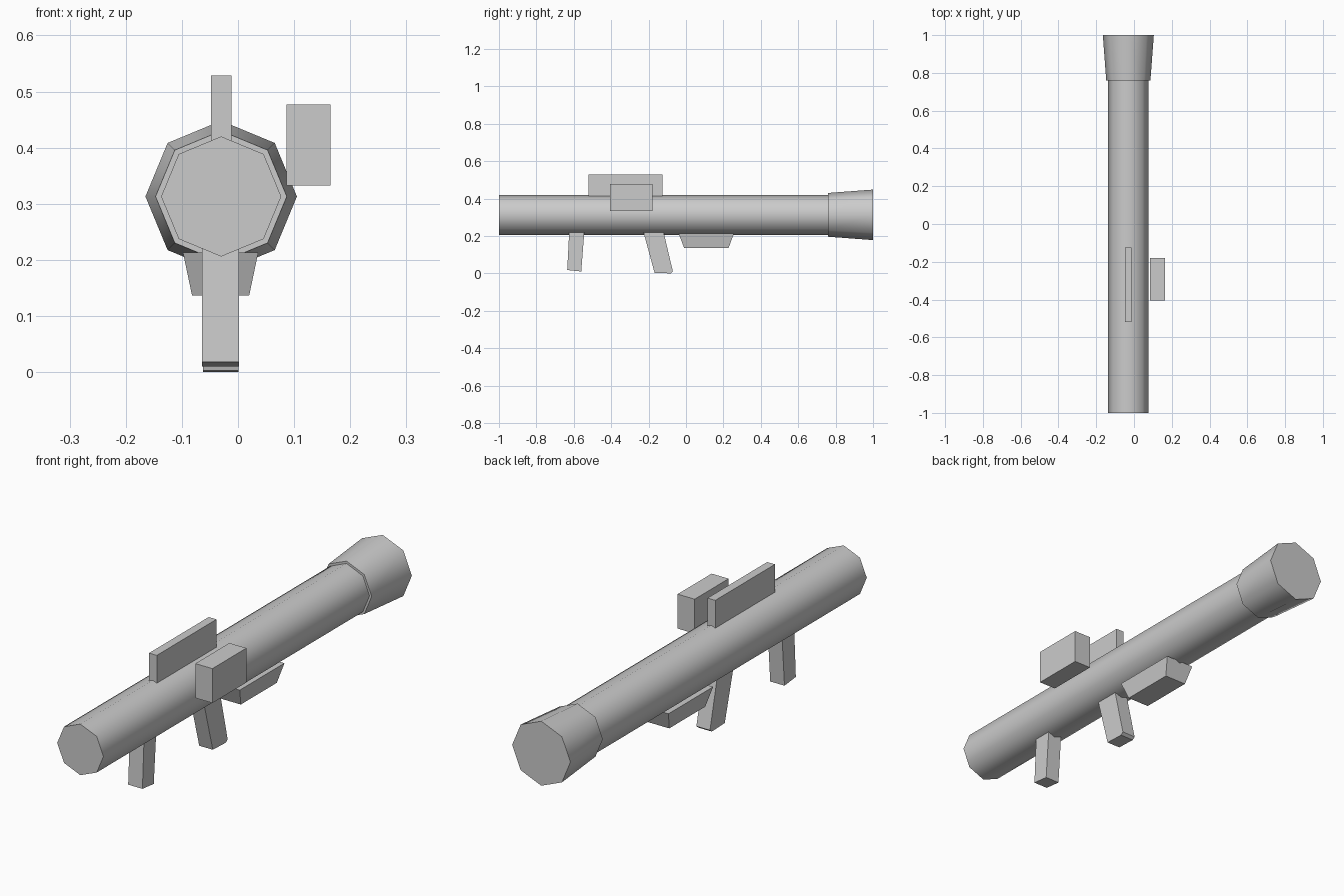
import bpy
import bmesh
import math

cube = bpy.data.objects.get("Cube")
if cube:
    bpy.data.objects.remove(cube, do_unlink=True)

# Single flat colour
grey = bpy.data.materials.new("light_grey")
grey.use_nodes = True
grey.diffuse_color = (0.6, 0.6, 0.6, 1)
grey.node_tree.nodes["Principled BSDF"].inputs["Base Color"].default_value = grey.diffuse_color

AXIS_X, AXIS_Z = -0.03, 0.313


def finish(bm, name):
    bmesh.ops.recalc_face_normals(bm, faces=bm.faces)
    mesh = bpy.data.meshes.new(name)
    bm.to_mesh(mesh)
    bm.free()
    mesh.materials.append(grey)
    obj = bpy.data.objects.new(name, mesh)
    bpy.context.collection.objects.link(obj)
    return obj


def tube(name, y0, y1, r0, r1):
    """Eight-sided closed tube along y, smooth around its sides."""
    bm = bmesh.new()
    rings = []
    for y, r in ((y0, r0), (y1, r1)):
        rings.append([bm.verts.new((AXIS_X + r * math.cos(i * math.pi / 4), y,
                                    AXIS_Z + r * math.sin(i * math.pi / 4)))
                      for i in range(8)])
    for ring in rings:
        bm.faces.new(ring)
    for i in range(8):
        j = (i + 1) % 8
        bm.faces.new((rings[0][i], rings[0][j], rings[1][j], rings[1][i]))
    obj = finish(bm, name)
    bpy.ops.object.select_all(action='DESELECT')
    obj.select_set(True)
    bpy.context.view_layer.objects.active = obj
    bpy.ops.object.shade_smooth_by_angle(angle=math.radians(60))


def slab(name, x0, x1, profile, inset=0.0):
    """Side profile (y, z) extruded across x; the lowest points may be inset."""
    bm = bmesh.new()
    low = min(z for y, z in profile) + 0.02
    sides = []
    for x, sign in ((x0, 1), (x1, -1)):
        sides.append([bm.verts.new((x + sign * inset * (z < low), y, z))
                      for y, z in profile])
    for side in sides:
        bm.faces.new(side)
    n = len(profile)
    for i in range(n):
        j = (i + 1) % n
        bm.faces.new((sides[0][i], sides[0][j], sides[1][j], sides[1][i]))
    return finish(bm, name)


def box(name, x0, x1, y0, y1, z0, z1):
    return slab(name, x0, x1, [(y0, z0), (y1, z0), (y1, z1), (y0, z1)])


# Barrel and flared rear end
tube("barrel", -1, 0.98, 0.107, 0.107)
tube("rear_flare", 0.76, 1, 0.117, 0.135)

# Top rail and side sight
box("top_rail", -0.048, -0.012, -0.52, -0.125, 0.4, 0.529)
box("side_sight", 0.086, 0.165, -0.405, -0.18, 0.333, 0.477)

# Two grips, the rear one raked backward with a chamfered heel
slab("front_grip", -0.064, 0.002,
     [(-0.635, 0.018), (-0.56, 0.01), (-0.543, 0.23), (-0.624, 0.23)])
slab("rear_grip", -0.062, 0.001,
     [(-0.168, 0.003), (-0.082, 0), (-0.07, 0.01), (-0.122, 0.23), (-0.23, 0.23)])

# Tapered shoulder rest under the barrel
slab("shoulder_rest", -0.098, 0.036,
     [(-0.01, 0.137), (0.228, 0.137), (0.256, 0.213), (-0.04, 0.213)], inset=0.016)
